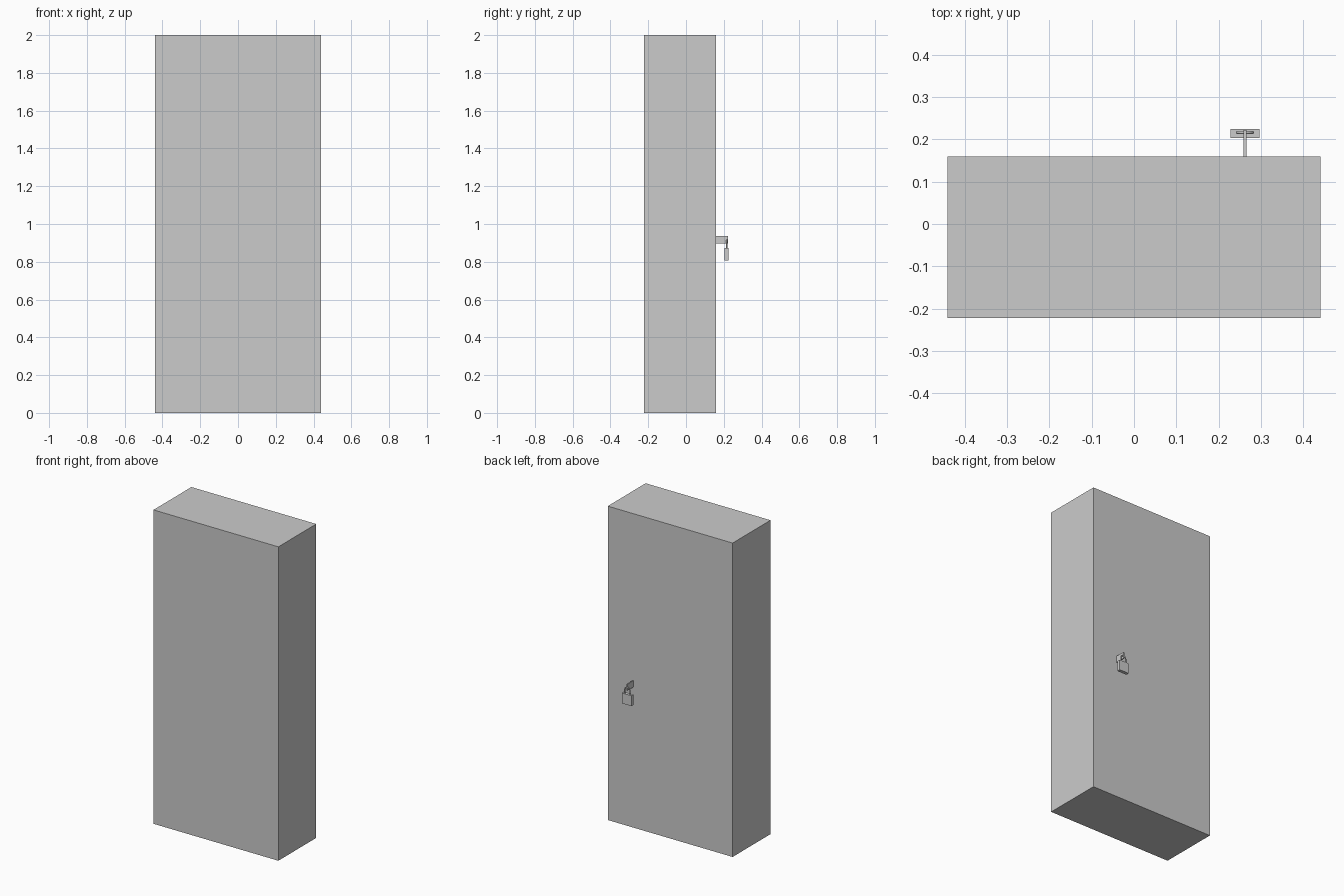
import bpy, math
from mathutils import Vector

if "Cube" in bpy.data.objects:
    bpy.data.objects.remove(bpy.data.objects["Cube"])


def box(name, lo, hi, bevel=0.0):
    lo, hi = Vector(lo), Vector(hi)
    bpy.ops.mesh.primitive_cube_add(size=1, location=(lo + hi) / 2)
    ob = bpy.context.object
    ob.name = name
    ob.scale = hi - lo
    bpy.ops.object.transform_apply(location=False, rotation=False, scale=True)
    if bevel:
        mod = ob.modifiers.new("bevel", 'BEVEL')
        mod.width = bevel
        mod.segments = 1
    return ob


# Tall locker body
box("cabinet_body", (-0.44, -0.222, 0), (0.44, 0.159, 2.0))

# Hasp plate standing out from the door side
box("hasp_plate", (0.2585, 0.155, 0.896), (0.2655, 0.222, 0.937))

# Padlock body
box("padlock_body", (0.228, 0.203, 0.807), (0.296, 0.224, 0.873))

# Shackle: two straight legs joined by a half circle
cx, y, r, z0, zc = 0.262, 0.216, 0.018, 0.868, 0.897
path = [(cx + r, y, z0)]
path += [(cx + r * math.cos(a), y, zc + r * math.sin(a))
         for a in (math.pi * i / 12 for i in range(13))]
path.append((cx - r, y, z0))
curve = bpy.data.curves.new("padlock_shackle", 'CURVE')
curve.dimensions = '3D'
curve.bevel_depth = 0.0035
curve.bevel_resolution = 2
curve.use_fill_caps = True
spline = curve.splines.new('POLY')
spline.points.add(len(path) - 1)
for p, co in zip(spline.points, path):
    p.co = (*co, 1)
shackle = bpy.data.objects.new("padlock_shackle", curve)
bpy.context.collection.objects.link(shackle)
